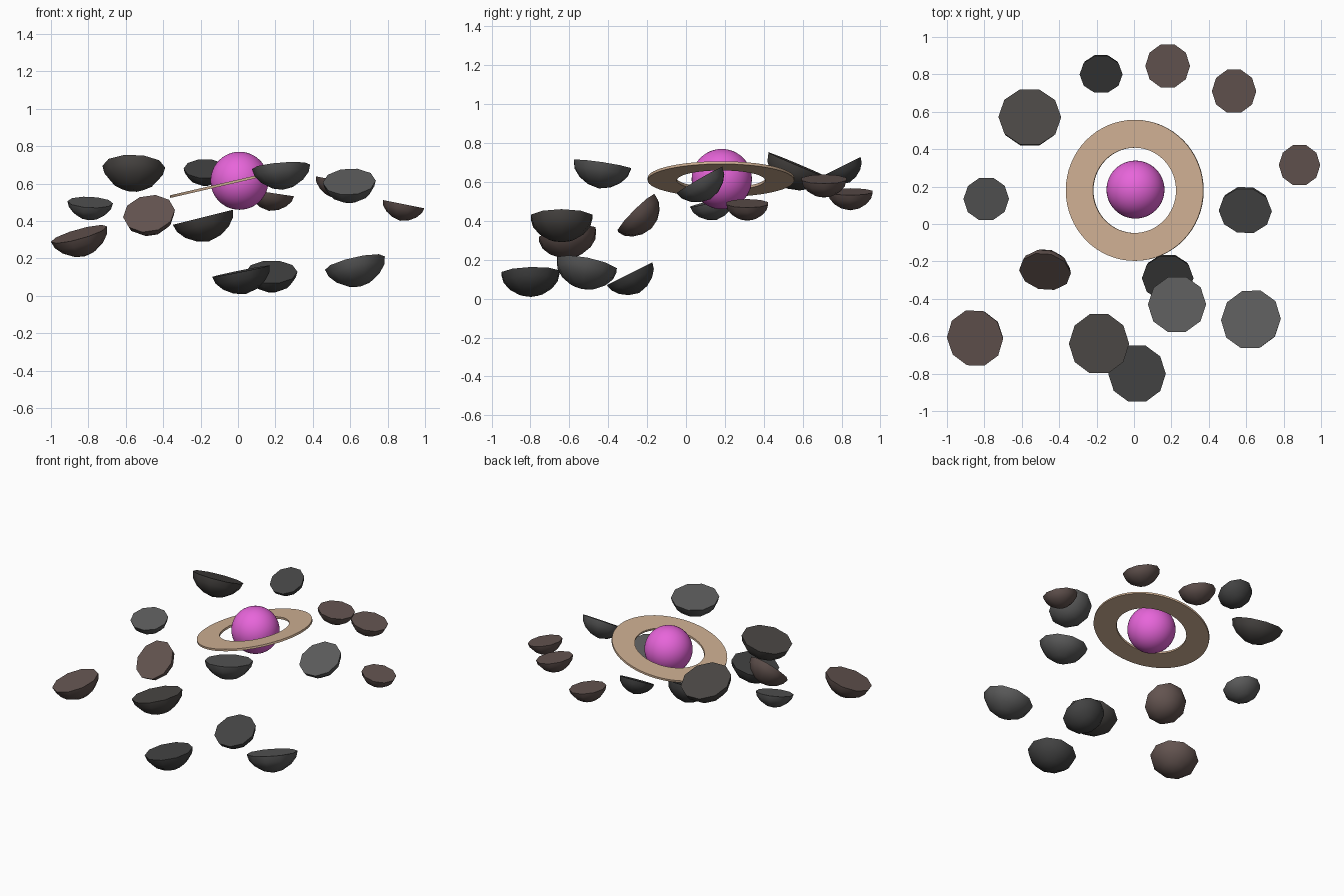
import bpy, bmesh, math
from mathutils import Vector, Matrix

if "Cube" in bpy.data.objects:
    bpy.data.objects.remove(bpy.data.objects["Cube"])


def material(name, rgb):
    m = bpy.data.materials.new(name)
    m.diffuse_color = (*rgb, 1)
    m.use_nodes = True
    m.node_tree.nodes["Principled BSDF"].inputs["Base Color"].default_value = m.diffuse_color
    return m


MATS = {
    'dark': material('dark_stone', (0.055, 0.055, 0.055)),
    'warm': material('warm_stone', (0.068, 0.062, 0.058)),
    'grey': material('grey_stone', (0.105, 0.105, 0.105)),
    'brown': material('brown_stone', (0.125, 0.088, 0.08)),
    'pink': material('pink', (0.8, 0.13, 0.7)),
    'tan': material('tan', (0.62, 0.43, 0.29)),
}


def add_object(name, bm, mat, matrix, angle):
    bmesh.ops.recalc_face_normals(bm, faces=bm.faces)
    me = bpy.data.meshes.new(name)
    bm.to_mesh(me)
    bm.free()
    me.materials.append(MATS[mat])
    ob = bpy.data.objects.new(name, me)
    bpy.context.collection.objects.link(ob)
    ob.matrix_world = matrix
    bpy.ops.object.select_all(action='DESELECT')
    ob.select_set(True)
    bpy.context.view_layer.objects.active = ob
    bpy.ops.object.shade_smooth_by_angle(angle=math.radians(angle))
    return ob


def loft(bm, rings, closed):
    """Skin a list of equal vertex rings."""
    n = len(rings[0])
    pairs = list(zip(rings, rings[1:] + rings[:1])) if closed else list(zip(rings, rings[1:]))
    for a, b in pairs:
        for i in range(n):
            j = (i + 1) % n
            bm.faces.new((a[i], a[j], b[j], b[i]))


def circle(bm, r, z, n):
    return [bm.verts.new((r * math.cos(math.tau * i / n), r * math.sin(math.tau * i / n), z))
            for i in range(n)]


# Floating rock: flat ten-sided top over a rounded bowl, tilted by x and y slopes
def rock(name, x, y, z, r, sx, sy, mat):
    bm = bmesh.new()
    profile = [(1, 0), (0.93, -0.25), (0.72, -0.50), (0.40, -0.70)]
    rings = [circle(bm, r * a, r * h, 10) for a, h in profile]
    loft(bm, rings, False)
    bm.faces.new(rings[0])
    tip = bm.verts.new((0, 0, -0.8 * r))
    low = rings[-1]
    for i in range(10):
        bm.faces.new((low[i], low[(i + 1) % 10], tip))
    tilt = Vector((0, 0, 1)).rotation_difference(Vector((-sx, -sy, 1)))
    add_object(name, bm, mat, Matrix.Translation((x, y, z)) @ tilt.to_matrix().to_4x4(), 50)


# x, y, rim height, radius, slope along x, slope along y, material
ROCKS = [
    (-0.176, 0.80, 0.68, 0.115, 0.0, 0.5, 'dark'),
    (0.18, 0.845, 0.55, 0.121, -0.15, 0.0, 'brown'),
    (0.535, 0.71, 0.615, 0.121, -0.2, 0.0, 'brown'),
    (0.885, 0.315, 0.49, 0.113, -0.2, 0.0, 'brown'),
    (-0.557, 0.572, 0.69, 0.168, -0.03, -0.42, 'warm'),
    (-0.79, 0.134, 0.50, 0.122, -0.05, 0.25, 'grey'),
    (0.595, 0.07, 0.61, 0.142, 0.05, 0.58, 'grey'),
    (-0.476, -0.255, 0.44, 0.140, 0.2, 1.0, 'brown'),
    (0.18, -0.29, 0.128, 0.138, 0.0, 0.5, 'dark'),
    (0.23, -0.43, 0.69, 0.156, 0.08, -0.15, 'grey'),
    (0.625, -0.51, 0.175, 0.164, 0.23, -0.2, 'grey'),
    (-0.187, -0.64, 0.42, 0.166, 0.25, 0.0, 'warm'),
    (0.016, -0.80, 0.132, 0.157, 0.2, 0.03, 'dark'),
    (-0.85, -0.61, 0.33, 0.156, 0.28, 0.18, 'brown'),
]
for i, spec in enumerate(ROCKS):
    rock(f'rock_{i + 1:02d}', *spec)

# Planet
bm = bmesh.new()
bmesh.ops.create_uvsphere(bm, u_segments=48, v_segments=24, radius=0.155)
add_object('planet', bm, 'pink', Matrix.Translation((0.008, 0.184, 0.615)), 40)

# Thin flat ring, tilted up towards +x
bm = bmesh.new()
section = [(0.228, -0.007), (0.377, -0.007), (0.377, 0.007), (0.228, 0.007)]
loft(bm, [circle(bm, r, z, 64) for r, z in section], True)
add_object('planet_ring', bm, 'tan',
           Matrix.Translation((0.004, 0.18, 0.615)) @ Matrix.Rotation(math.radians(-13), 4, 'Y'), 40)
